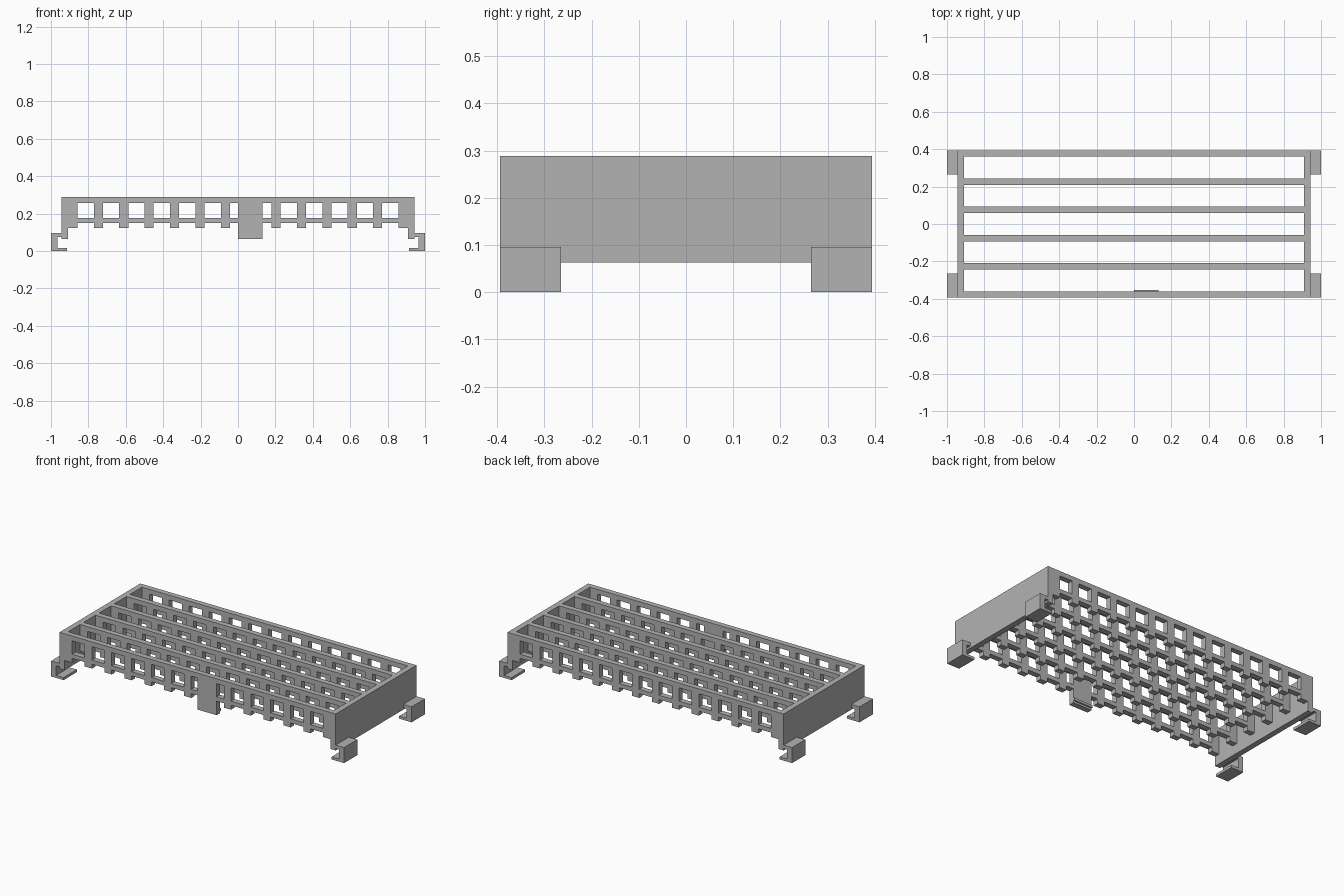
import bpy, bmesh, math

if "Cube" in bpy.data.objects:
    bpy.data.objects.remove(bpy.data.objects["Cube"])

grey = bpy.data.materials.new("plain grey")
grey.diffuse_color = (0.45, 0.45, 0.45, 1)
grey.use_nodes = True
grey.node_tree.nodes["Principled BSDF"].inputs["Base Color"].default_value = grey.diffuse_color

HALF_Y, TOP = 0.394, 0.288
WALL_IN, WALL_OUT, WALL_BOTTOM = 0.908, 0.943, 0.063
BAR_T = 0.034
PLATE = (0.0, 0.13)


def extrude_profile(name, loops, y0, y1):
    """Extrude closed x-z loops (the first is the outline, the rest are holes) from y0 to y1."""
    curve = bpy.data.curves.new(name, 'CURVE')
    curve.dimensions = '2D'
    curve.fill_mode = 'BOTH'
    curve.extrude = (y1 - y0) / 2
    for loop in loops:
        spline = curve.splines.new('POLY')
        spline.points.add(len(loop) - 1)
        for point, (x, z) in zip(spline.points, loop):
            point.co = (x, z, 0, 1)
        spline.use_cyclic_u = True
    temp = bpy.data.objects.new(name + "_curve", curve)
    bpy.context.collection.objects.link(temp)
    bpy.context.view_layer.update()
    deps = bpy.context.evaluated_depsgraph_get()
    mesh = bpy.data.meshes.new_from_object(temp.evaluated_get(deps))
    bpy.data.objects.remove(temp)
    bm = bmesh.new()
    bm.from_mesh(mesh)
    bmesh.ops.remove_doubles(bm, verts=bm.verts, dist=1e-5)
    bmesh.ops.recalc_face_normals(bm, faces=bm.faces)
    for face in bm.faces:
        face.smooth = False
    bm.to_mesh(mesh)
    bm.free()
    mesh.materials.clear()
    mesh.materials.append(grey)
    obj = bpy.data.objects.new(name, mesh)
    obj.rotation_euler = (math.pi / 2, 0, 0)
    obj.location.y = (y0 + y1) / 2
    bpy.context.collection.objects.link(obj)
    return obj


def rect(x0, x1, z0, z1):
    return [(x0, z0), (x1, z0), (x1, z1), (x0, z1)]


def slotted_bar(name, y0, with_plate):
    """Bar with a row of windows and a notch below each one."""
    bottom, notch = 0.123, 0.15
    outline = [(-WALL_IN, bottom)]
    windows = []
    for i in range(-6, 7):
        a, b = i * 0.1357 - 0.0435, i * 0.1357 + 0.0435
        za = zb = bottom
        if with_plate and i == 0:      # solid plate closes the right half
            b, zb = PLATE[0], WALL_BOTTOM
        if with_plate and i == 1:      # and the left part of the next one
            a, za = PLATE[1], WALL_BOTTOM
        outline += [(a, za), (a, notch), (b, notch), (b, zb)]
        windows.append(rect(a, b, 0.176, 0.258))
    outline += [(WALL_IN, bottom), (WALL_IN, TOP), (-WALL_IN, TOP)]
    extrude_profile(name, [outline] + windows, y0, y0 + BAR_T)


# Six long bars, the front one carrying the latch plate
pitch = (2 * HALF_Y - BAR_T) / 5
for n in range(6):
    slotted_bar("front_bar" if n == 0 else f"bar_{n}", -HALF_Y + n * pitch, n == 0)

# Small lip on the inner face of the latch plate
extrude_profile("latch_lip", [rect(*PLATE, 0.075, 0.09)],
                -HALF_Y + BAR_T, -HALF_Y + BAR_T + 0.008)

# End walls and the hooked clips at the four corners
clip = [(WALL_OUT, 0.096), (1, 0.096), (1, 0), (0.915, 0),
        (0.915, 0.016), (0.966, 0.016), (0.966, 0.075), (WALL_OUT, 0.075)]
for side, s in (("left", -1), ("right", 1)):
    wall = rect(WALL_IN, WALL_OUT, WALL_BOTTOM, TOP)
    extrude_profile(side + "_end_wall", [[(s * x, z) for x, z in wall]], -HALF_Y, HALF_Y)
    for end, y0 in (("front", -HALF_Y), ("back", 0.265)):
        extrude_profile(f"{side}_{end}_clip", [[(s * x, z) for x, z in clip]],
                        y0, y0 + HALF_Y - 0.265)
